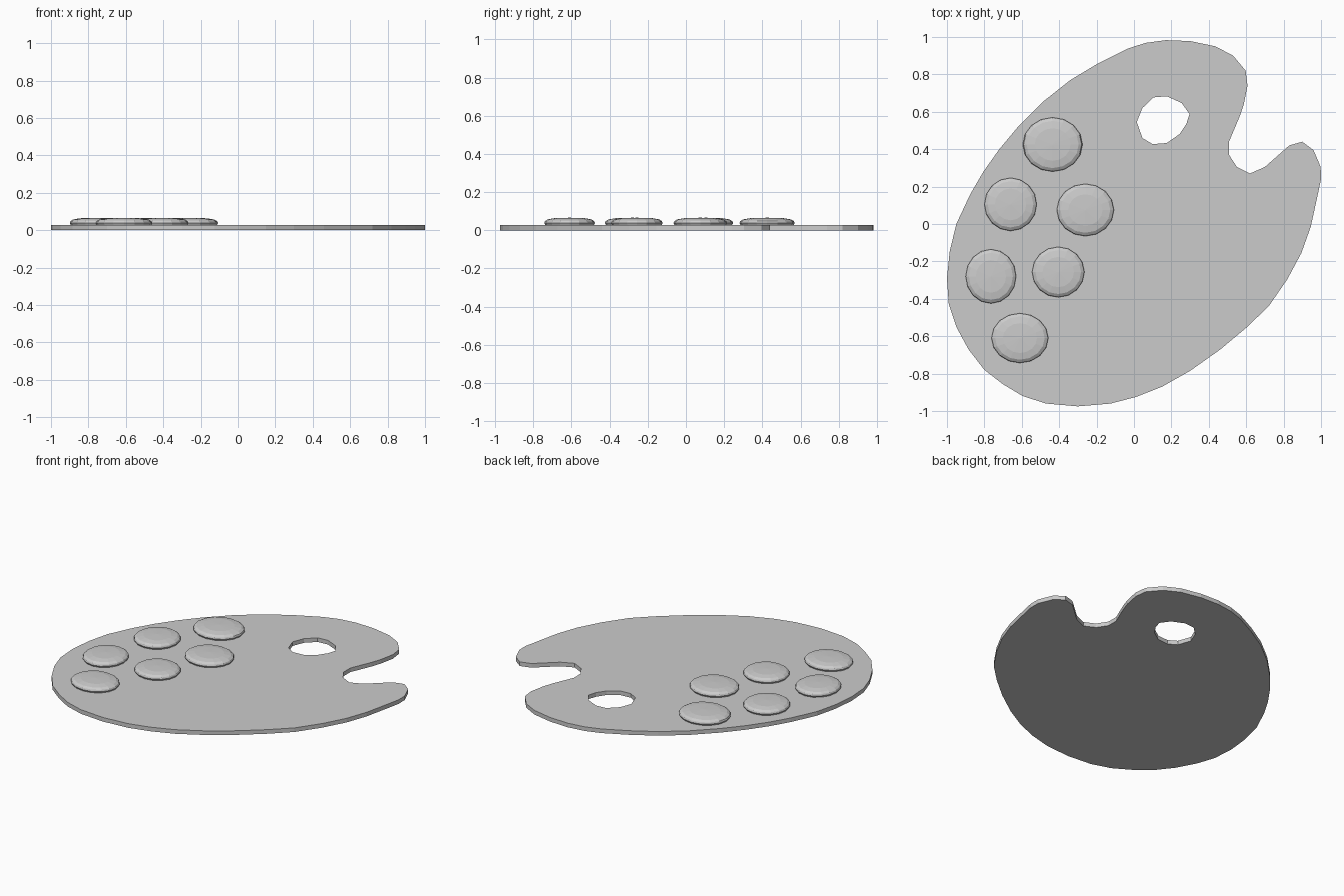
import bpy, bmesh, math

PLATE = 0.027

# board silhouette (with thumb notch) and finger hole, seen from above
OUTLINE = [
    (0.9, 0.44), (0.83, 0.42), (0.7, 0.305), (0.62, 0.27), (0.55, 0.305), (0.508, 0.37),
    (0.508, 0.44), (0.565, 0.575), (0.587, 0.64), (0.607, 0.74), (0.597, 0.82), (0.53, 0.9),
    (0.435, 0.95), (0.3, 0.978), (0.17, 0.983), (0.06, 0.968), (-0.04, 0.935), (-0.19, 0.86),
    (-0.34, 0.77), (-0.485, 0.655), (-0.62, 0.52), (-0.72, 0.4), (-0.805, 0.28), (-0.875, 0.16),
    (-0.95, 0), (-0.985, -0.145), (-1, -0.29), (-0.99, -0.43), (-0.95, -0.55), (-0.885, -0.67),
    (-0.8, -0.78), (-0.7, -0.857), (-0.595, -0.92), (-0.47, -0.96), (-0.3, -0.975),
    (-0.125, -0.96), (0.01, -0.925), (0.15, -0.87), (0.3, -0.785), (0.46, -0.672),
    (0.6, -0.555), (0.72, -0.44), (0.82, -0.295), (0.895, -0.155), (0.945, -0.015),
    (0.98, 0.145), (1, 0.24), (0.998, 0.305), (0.96, 0.395)]
HOLE = [
    (0.015, 0.545), (0.045, 0.62), (0.105, 0.677), (0.175, 0.683), (0.255, 0.647), (0.297, 0.588),
    (0.28, 0.535), (0.243, 0.48), (0.175, 0.433), (0.1, 0.427), (0.045, 0.46)]

# paint blobs: x, y, half width, half depth
BLOBS = [
    (-0.435, 0.425, 0.16, 0.145), (-0.66, 0.105, 0.14, 0.142), (-0.26, 0.075, 0.153, 0.14),
    (-0.765, -0.28, 0.135, 0.145), (-0.405, -0.257, 0.14, 0.135), (-0.61, -0.61, 0.152, 0.133)]
# blob cross-section: relative radius, height
PROFILE = [(0.95, PLATE - 0.002), (1.0, 0.038), (0.97, 0.048), (0.87, 0.057), (0.6, 0.0635)]


def finish(bm, name):
    bmesh.ops.recalc_face_normals(bm, faces=bm.faces)
    me = bpy.data.meshes.new(name)
    bm.to_mesh(me)
    bm.free()
    ob = bpy.data.objects.new(name, me)
    bpy.context.collection.objects.link(ob)
    return ob


# board
bm = bmesh.new()
for loop in (OUTLINE, HOLE):
    vs = [bm.verts.new((x, y, 0)) for x, y in loop]
    for i, v in enumerate(vs):
        bm.edges.new((v, vs[i - 1]))
bmesh.ops.triangle_fill(bm, use_beauty=True, use_dissolve=False, edges=bm.edges[:], normal=(0, 0, 1))
res = bmesh.ops.extrude_face_region(bm, geom=bm.faces[:], use_keep_orig=True)
top = [g for g in res["geom"] if isinstance(g, bmesh.types.BMVert)]
bmesh.ops.translate(bm, verts=top, vec=(0, 0, PLATE))
finish(bm, "palette_board")

# paint blobs
SEG = 16
for n, (cx, cy, rx, ry) in enumerate(BLOBS):
    bm = bmesh.new()
    rings = []
    for r, z in PROFILE:
        rings.append([bm.verts.new((cx + rx * r * math.cos(math.tau * i / SEG),
                                    cy + ry * r * math.sin(math.tau * i / SEG), z))
                      for i in range(SEG)])
    tip = bm.verts.new((cx, cy, 0.066))
    for a, b in zip(rings, rings[1:]):
        for i in range(SEG):
            bm.faces.new((a[i - 1], a[i], b[i], b[i - 1]))
    for i in range(SEG):
        bm.faces.new((rings[-1][i - 1], rings[-1][i], tip))
    bm.faces.new(rings[0][::-1])
    finish(bm, f"paint_blob_{n + 1}")
